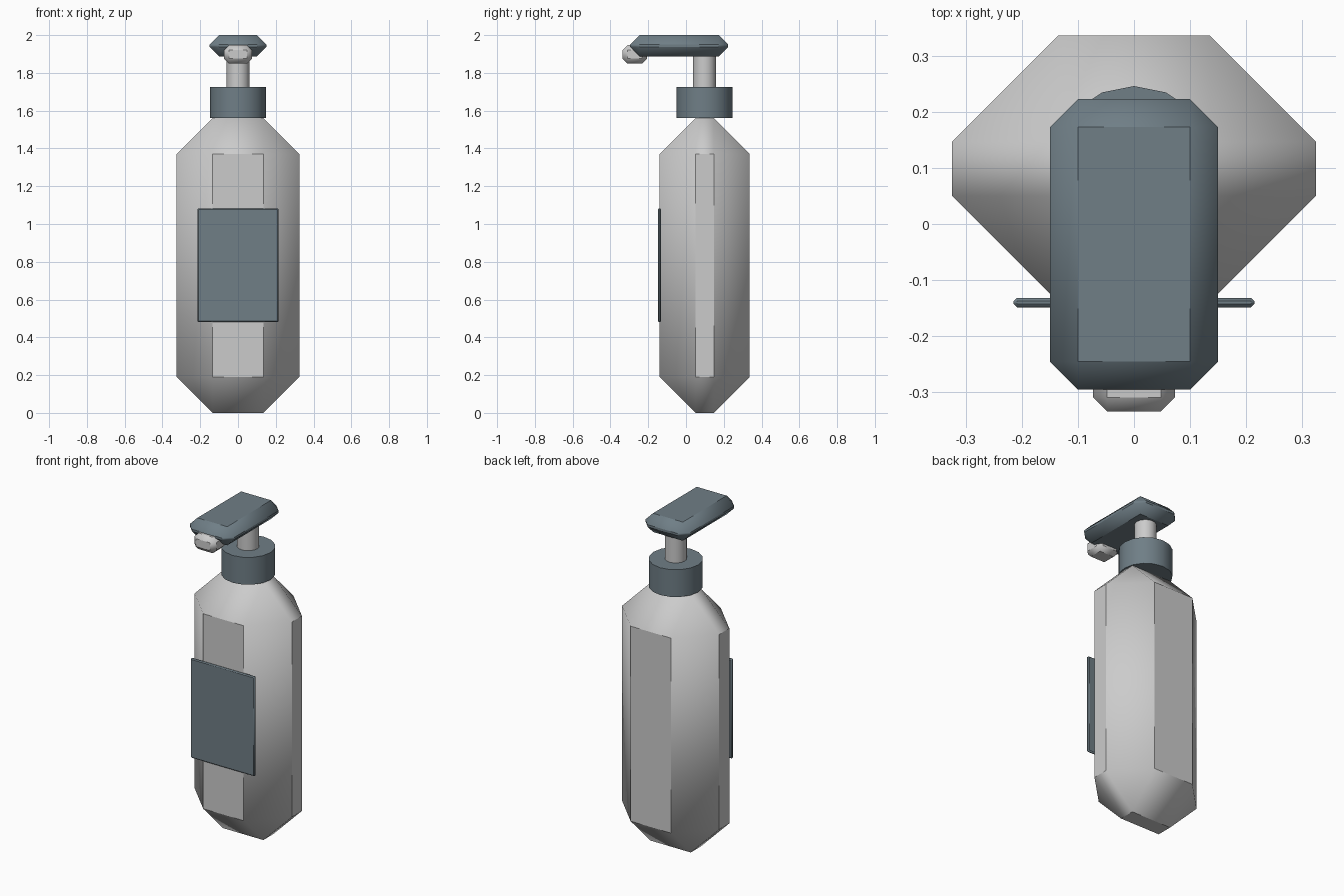
import bpy, math

if "Cube" in bpy.data.objects:
    bpy.data.objects.remove(bpy.data.objects["Cube"])

AXIS_Y = 0.0975  # bottle axis
slate = bpy.data.materials.new("slate")
slate.diffuse_color = (0.16, 0.21, 0.24, 1)
slate.use_nodes = True
slate.node_tree.nodes["Principled BSDF"].inputs["Base Color"].default_value = slate.diffuse_color


def finish(ob, name, mat):
    ob.name = name
    if mat:
        ob.data.materials.append(mat)
    bpy.ops.object.shade_smooth_by_angle(angle=math.radians(40))


def chamfer_box(name, x, y0, y1, z0, z1, bevel, mat=None):
    """Box of half-width x with single-segment chamfers."""
    bpy.ops.mesh.primitive_cube_add(size=1, location=(0, (y0 + y1) / 2, (z0 + z1) / 2))
    ob = bpy.context.object
    ob.scale = (2 * x, y1 - y0, z1 - z0)
    bpy.ops.object.transform_apply(location=False, rotation=False, scale=True)
    mod = ob.modifiers.new("chamfer", 'BEVEL')
    mod.width = bevel
    mod.segments = 1
    mod.limit_method = 'NONE'
    bpy.ops.object.modifier_apply(modifier=mod.name)
    finish(ob, name, mat)


def tube(name, r, z0, z1, mat=None):
    bpy.ops.mesh.primitive_cylinder_add(vertices=16, radius=r, depth=z1 - z0,
                                        location=(0, AXIS_Y, (z0 + z1) / 2))
    finish(bpy.context.object, name, mat)


# bottle and its front label
chamfer_box("bottle_body", 0.325, -0.14, 0.337, 0, 1.56, 0.19)
chamfer_box("label", 0.215, -0.149, -0.132, 0.48, 1.083, 0.006, slate)

# pump: collar, stem, head, nozzle
tube("pump_collar", 0.149, 1.56, 1.725, slate)
tube("pump_stem", 0.061, 1.70, 1.91)
chamfer_box("pump_head", 0.15, -0.296, 0.223, 1.887, 2.0, 0.05, slate)
chamfer_box("nozzle", 0.073, -0.335, -0.207, 1.85, 1.947, 0.025)
